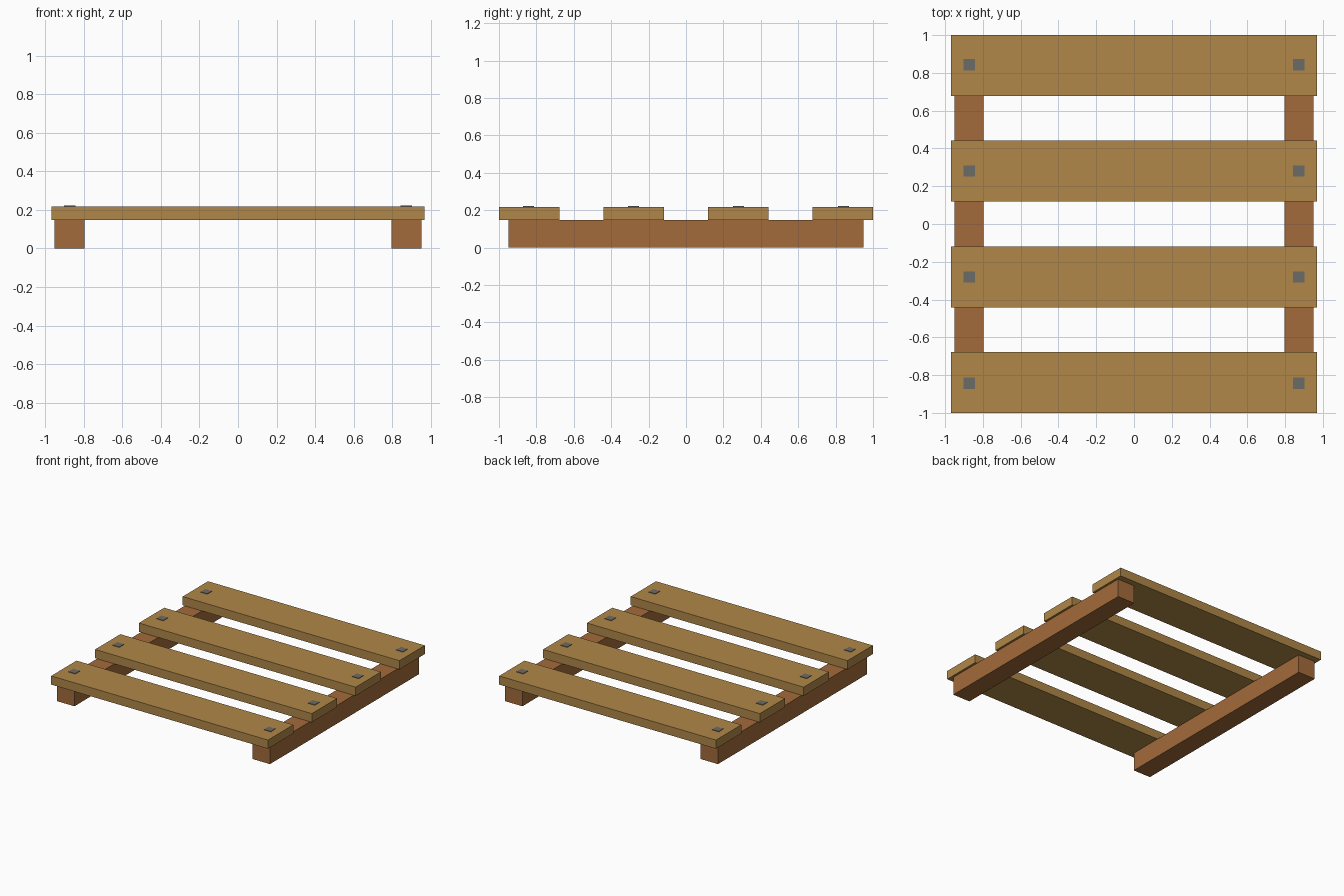
import bpy

if "Cube" in bpy.data.objects:
    bpy.data.objects.remove(bpy.data.objects["Cube"])

def material(name, rgb):
    lin = [(c / 255 / 12.92) if c <= 10 else ((c / 255 + 0.055) / 1.055) ** 2.4 for c in rgb]
    m = bpy.data.materials.new(name)
    m.diffuse_color = (*lin, 1)
    m.use_nodes = True
    m.node_tree.nodes["Principled BSDF"].inputs["Base Color"].default_value = m.diffuse_color
    return m

plank_wood = material("light plank wood", (176, 135, 72))
rail_wood = material("reddish rail wood", (163, 107, 59))
nail_metal = material("grey nail metal", (107, 107, 103))

def box(name, x, y, z0, z1, sx, sy, mat):
    bpy.ops.mesh.primitive_cube_add(size=1, location=(x, y, (z0 + z1) / 2))
    ob = bpy.context.object
    ob.name = name
    ob.scale = (sx, sy, z1 - z0)
    bpy.ops.object.transform_apply(location=False, rotation=False, scale=True)
    ob.data.materials.append(mat)

RAIL_X, RAIL_TOP, PLANK_TOP = 0.873, 0.148, 0.218

# Two rails running front to back
for side, x in (("left", -RAIL_X), ("right", RAIL_X)):
    box(f"{side}_rail", x, 0, 0, RAIL_TOP, 0.155, 1.9, rail_wood)

# Four cross planks, each with a square nail head over each rail
for i in range(4):
    y = (i - 1.5) * 0.559
    box(f"plank_{i + 1}", 0, y, RAIL_TOP, PLANK_TOP, 1.936, 0.323, plank_wood)
    for side, x in (("left", -RAIL_X), ("right", RAIL_X)):
        box(f"{side}_nail_{i + 1}", x, y * 1.005, PLANK_TOP - 0.01, PLANK_TOP + 0.004,
            0.06, 0.06, nail_metal)
